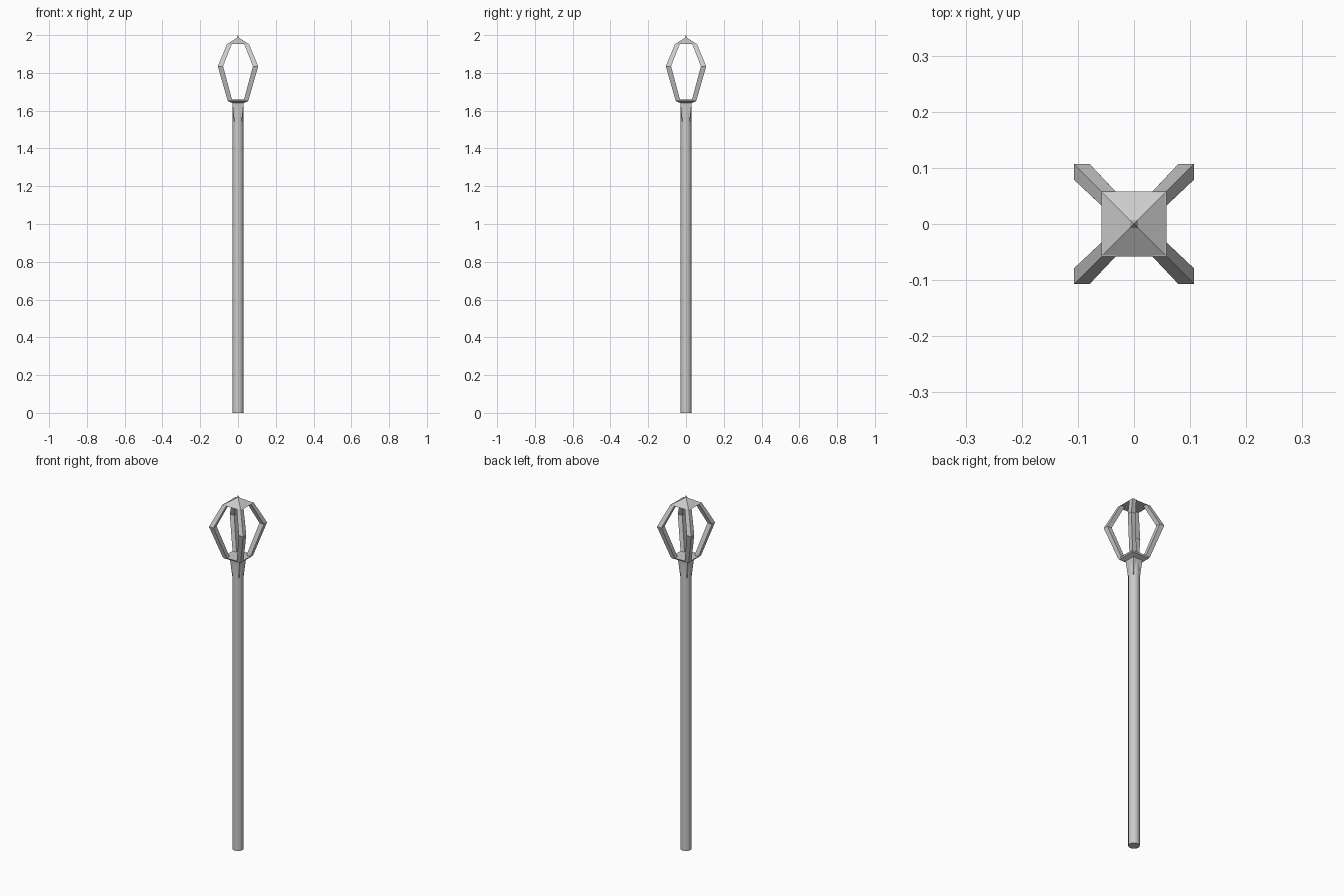
import bpy, math

if "Cube" in bpy.data.objects:
    bpy.data.objects.remove(bpy.data.objects["Cube"])


def loft(name, rings, smooth=False):
    """Skin a stack of equal-length point rings and close both ends."""
    n = len(rings[0])
    verts = [p for r in rings for p in r]
    faces = [tuple(reversed(range(n)))]
    for k in range(len(rings) - 1):
        a, b = k * n, (k + 1) * n
        faces += [(a + i, a + (i + 1) % n, b + (i + 1) % n, b + i) for i in range(n)]
    faces.append(tuple(range(len(verts) - n, len(verts))))
    me = bpy.data.meshes.new(name)
    me.from_pydata(verts, [], faces)
    me.update()
    ob = bpy.data.objects.new(name, me)
    bpy.context.collection.objects.link(ob)
    if smooth:
        bpy.context.view_layer.objects.active = ob
        ob.select_set(True)
        bpy.ops.object.shade_smooth_by_angle(angle=math.radians(35))
        ob.select_set(False)
    return ob


def rect(x0, y0, x1, y1, z):
    return [(x0, y0, z), (x1, y0, z), (x1, y1, z), (x0, y1, z)]


def square(h, z):
    return rect(-h, -h, h, h, z)


def circle(r, z, n=16):
    return [(r * math.cos(2 * math.pi * i / n), r * math.sin(2 * math.pi * i / n), z)
            for i in range(n)]


# Round pole
loft("shaft", [circle(0.029, 0), circle(0.029, 1.64)], smooth=True)

# Square neck emerging from the pole, flaring into the collar
loft("collar", [square(0.0203, 1.535), square(0.0295, 1.64),
                square(0.052, 1.65), square(0.056, 1.658)])

# Concave pyramid cap with a small spike
loft("cap", [square(0.058, 1.952), square(0.007, 1.985), square(0.0005, 2.0)])

# Four bent square ribs at the corners: (outer, inner, z)
path = [(0.056, 0.031, 1.656), (0.107, 0.079, 1.835), (0.058, 0.033, 1.953)]
for i in range(4):
    rib = loft(f"cage_rib_{i + 1}", [rect(a, a, o, o, z) for o, a, z in path])
    rib.rotation_euler.z = i * math.pi / 2
